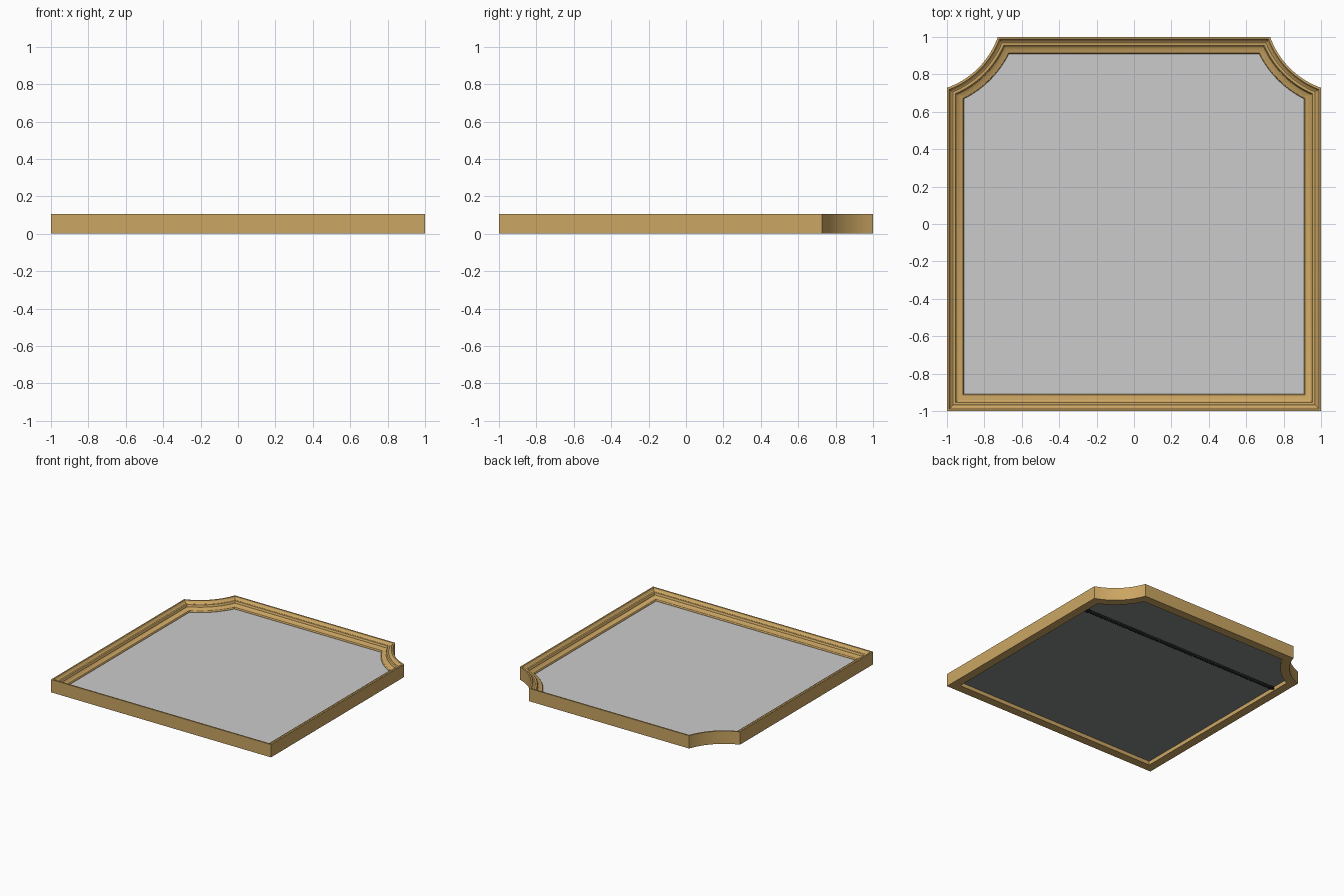
import bpy, bmesh, math

cube = bpy.data.objects.get("Cube")
if cube:
    bpy.data.objects.remove(cube, do_unlink=True)


def make_material(name, rgb):
    m = bpy.data.materials.new(name)
    m.use_nodes = True
    m.diffuse_color = (*rgb, 1)
    bsdf = m.node_tree.nodes["Principled BSDF"]
    bsdf.inputs["Base Color"].default_value = (*rgb, 1)
    return m


GOLD = make_material("gold", (0.60, 0.38, 0.125))
GLASS = make_material("pale grey", (0.60, 0.60, 0.60))
BACKING = make_material("dark grey", (0.24, 0.255, 0.255))
BLACK = make_material("black wire", (0.02, 0.02, 0.02))

# Outline: square with concave scooped top corners
CENTRE = 1.15
RADIUS = math.hypot(CENTRE - 1, CENTRE - 0.728)
STEPS = 16


def outline(d):
    """Counter-clockwise outline, inset by d from the outer edge."""
    h, r = 1 - d, RADIUS + d
    a = math.asin((CENTRE - h) / r)
    scoop = []
    for i in range(STEPS + 1):
        t = math.pi / 2 - a + (2 * a - math.pi / 2) * i / STEPS
        scoop.append((CENTRE - r * math.cos(t), CENTRE - r * math.sin(t)))
    # run the scoop from the side edge up to the top edge
    scoop.sort(key=lambda p: p[1])
    mirrored = [(-x, y) for x, y in reversed(scoop)]
    return [(-h, -h), (h, -h)] + scoop + mirrored


def add_object(name, bm, mats, angle=25):
    bmesh.ops.recalc_face_normals(bm, faces=bm.faces)
    mesh = bpy.data.meshes.new(name)
    bm.to_mesh(mesh)
    bm.free()
    for m in mats:
        mesh.materials.append(m)
    mesh.shade_smooth()
    mesh.set_sharp_from_angle(angle=math.radians(angle))
    ob = bpy.data.objects.new(name, mesh)
    bpy.context.collection.objects.link(ob)
    return ob


def bridge(bm, a, b):
    for i in range(len(a)):
        j = (i + 1) % len(a)
        bm.faces.new((a[i], a[j], b[j], b[i]))


def ring(bm, d, z):
    return [bm.verts.new((x, y, z)) for x, y in outline(d)]


# Moulded frame: (inset, height) section swept round the outline
SECTION = [
    (0, 0), (0, 0.105), (0.012, 0.105),
    (0.016, 0.097), (0.023, 0.089), (0.032, 0.085),
    (0.038, 0.087), (0.046, 0.086), (0.050, 0.080),
    (0.052, 0.070), (0.060, 0.064), (0.076, 0.060),
    (0.086, 0.056), (0.090, 0.050), (0.090, 0.043),
    (0.070, 0.043), (0.070, 0),
]
bm = bmesh.new()
rings = [ring(bm, d, z) for d, z in SECTION]
for k in range(len(rings)):
    bridge(bm, rings[k], rings[(k + 1) % len(rings)])
add_object("frame", bm, [GOLD])

# Panel set in the rabbet: pale front, dark back
bm = bmesh.new()
low, high = ring(bm, 0.0695, 0.032), ring(bm, 0.0695, 0.0435)
bridge(bm, low, high)
bm.faces.new(high)
bm.faces.new(low)
bm.normal_update()
for f in bm.faces:
    f.material_index = 0 if f.calc_center_median().z > 0.043 else 1
add_object("mirror_panel", bm, [GLASS, BACKING])

# Hanging wire: two twisted strands across the back
WIRE_Y, WIRE_Z, WIRE_END = 0.53, 0.0155, 0.88


def tube(name, points, thickness, cyclic=False):
    cu = bpy.data.curves.new(name, "CURVE")
    cu.dimensions = "3D"
    cu.bevel_depth = thickness
    cu.bevel_resolution = 1
    cu.use_fill_caps = True
    sp = cu.splines.new("POLY")
    sp.points.add(len(points) - 1)
    for p, co in zip(sp.points, points):
        p.co = (*co, 1)
    sp.use_cyclic_u = cyclic
    cu.materials.append(BLACK)
    ob = bpy.data.objects.new(name, cu)
    bpy.context.collection.objects.link(ob)


N, TURNS = 480, 40
for s in range(2):
    pts = []
    for i in range(N + 1):
        t = 2 * math.pi * TURNS * i / N + math.pi * s
        pts.append((WIRE_END * (2 * i / N - 1),
                    WIRE_Y + 0.008 * math.cos(t),
                    WIRE_Z + 0.008 * math.sin(t)))
    tube(f"wire_strand_{s + 1}", pts, 0.007)

# Ring and screw holding each end of the wire
for side, label in ((1, "left"), (-1, "right")):
    cx = side * (WIRE_END + 0.02)
    loop = [(cx + 0.018 * math.cos(2 * math.pi * i / 16),
             WIRE_Y + 0.018 * math.sin(2 * math.pi * i / 16), WIRE_Z)
            for i in range(16)]
    tube(f"{label}_ring", loop, 0.006, True)
    tube(f"{label}_screw", [(cx, WIRE_Y, WIRE_Z),
                            (side * 0.94, WIRE_Y, WIRE_Z)], 0.006)
